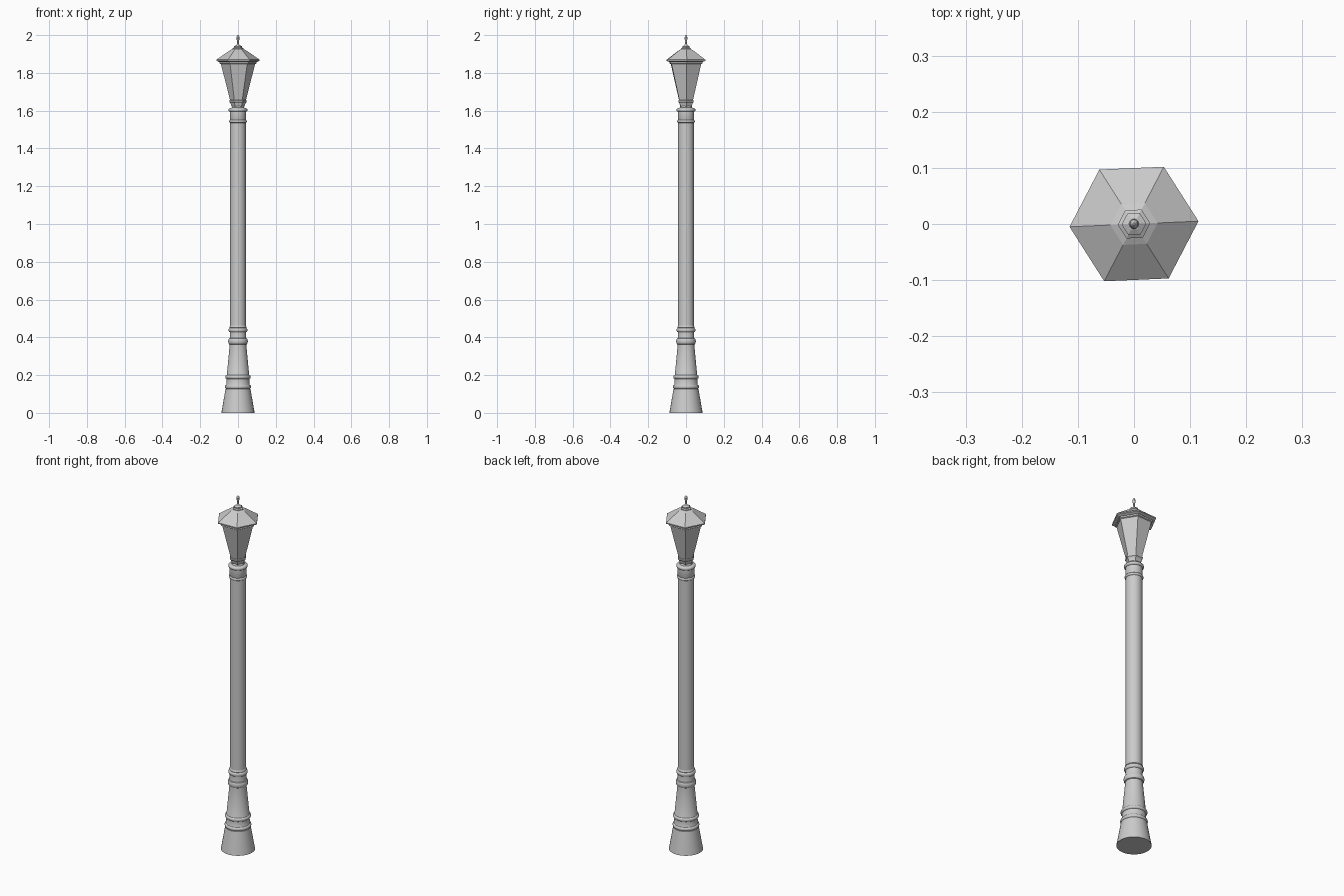
import bpy, math

if "Cube" in bpy.data.objects:
    bpy.data.objects.remove(bpy.data.objects["Cube"])


def lathe(name, profile, sides, turn=0.0, smooth=True):
    """Closed turned solid from (radius, height) pairs, bottom to top."""
    verts, faces = [], []
    for r, z in profile:
        for i in range(sides):
            a = turn + 2 * math.pi * i / sides
            verts.append((r * math.cos(a), r * math.sin(a), z))
    for k in range(len(profile) - 1):
        for i in range(sides):
            j = (i + 1) % sides
            b, t = k * sides, (k + 1) * sides
            faces.append((b + i, b + j, t + j, t + i))
    faces.append(tuple(reversed(range(sides))))
    faces.append(tuple(range(len(verts) - sides, len(verts))))
    mesh = bpy.data.meshes.new(name)
    mesh.from_pydata(verts, [], faces)
    ob = bpy.data.objects.new(name, mesh)
    bpy.context.collection.objects.link(ob)
    if smooth:
        bpy.ops.object.select_all(action='DESELECT')
        ob.select_set(True)
        bpy.context.view_layer.objects.active = ob
        bpy.ops.object.shade_smooth_by_angle(angle=math.radians(35))
    return ob


def bead(r, z, h, bulge):
    """Profile points of a rounded moulding."""
    return [(r + bulge * math.sin(math.pi * i / 6),
             z - h / 2 * math.cos(math.pi * i / 6)) for i in range(7)]


# Flared pedestal with its two pairs of mouldings
lathe("pedestal",
      [(0.088, 0), (0.066, 0.127)] + bead(0.062, 0.138, 0.02, 0.007)
      + [(0.061, 0.15), (0.060, 0.178)] + bead(0.060, 0.190, 0.02, 0.007)
      + [(0.059, 0.202), (0.044, 0.36)] + bead(0.044, 0.379, 0.034, 0.008)
      + [(0.043, 0.40), (0.043, 0.426)] + bead(0.043, 0.438, 0.022, 0.007)
      + [(0.046, 0.452), (0.042, 0.462)], 32)

# Long straight shaft
lathe("shaft", [(0.042, 0.46), (0.042, 1.54)], 32)

# Capital at the top of the shaft
lathe("capital",
      [(0.042, 1.53)] + bead(0.042, 1.543, 0.014, 0.005)
      + [(0.043, 1.552), (0.043, 1.594)] + bead(0.043, 1.604, 0.018, 0.007)
      + [(0.034, 1.616), (0.030, 1.625)], 32)

# Six-sided lantern, slightly turned as in the plan view
turn = math.radians(2.5)
lathe("lantern_collar",
      [(0.030, 1.615), (0.036, 1.628), (0.040, 1.640), (0.046, 1.647),
       (0.046, 1.655), (0.041, 1.657)], 6, turn, False)
lathe("lantern_glass", [(0.041, 1.652), (0.092, 1.852)], 6, turn, False)
lathe("lantern_rim",
      [(0.092, 1.847), (0.097, 1.850), (0.097, 1.858), (0.092, 1.862)],
      6, turn, False)
lathe("roof",
      [(0.100, 1.858), (0.115, 1.864), (0.115, 1.870), (0.042, 1.920),
       (0.029, 1.926)], 6, turn, False)
lathe("roof_cap",
      [(0.029, 1.922), (0.029, 1.930), (0.022, 1.934), (0.022, 1.940),
       (0.011, 1.946)], 6, turn, False)

# Finial spike
lathe("finial",
      [(0.011, 1.943), (0.005, 1.952), (0.004, 1.968), (0.007, 1.976),
       (0.008, 1.985), (0.006, 1.995), (0.002, 2.0)], 10)
